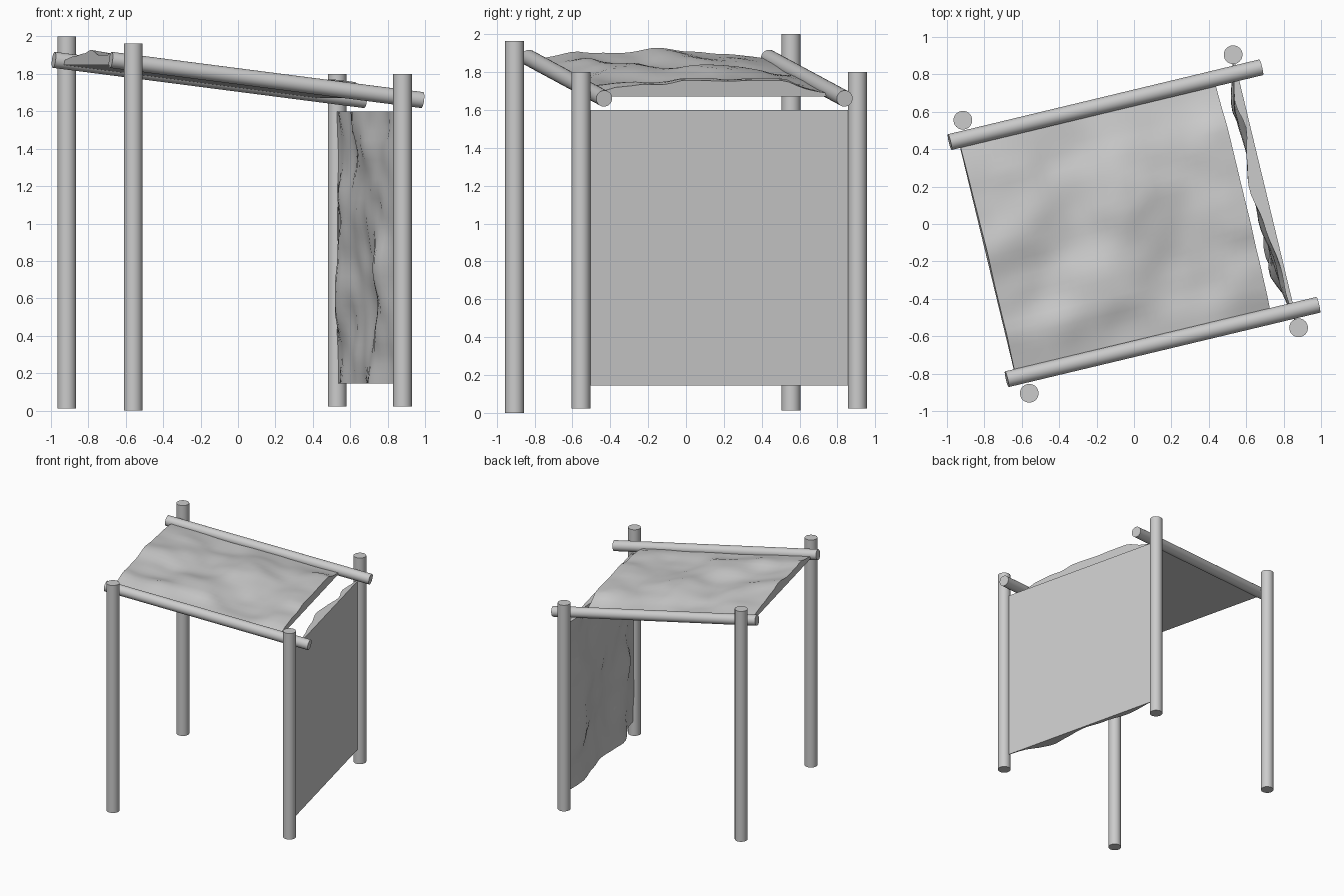
import bpy, bmesh
from mathutils import Vector, noise

if "Cube" in bpy.data.objects:
    bpy.data.objects.remove(bpy.data.objects["Cube"])


def smooth(obj):
    bpy.ops.object.select_all(action='DESELECT')
    obj.select_set(True)
    bpy.context.view_layer.objects.active = obj
    bpy.ops.object.shade_smooth_by_angle(angle=0.7)


def pole(name, a, b, radius):
    a, b = Vector(a), Vector(b)
    bpy.ops.mesh.primitive_cylinder_add(vertices=32, radius=radius, depth=(b - a).length,
                                        location=(a + b) / 2)
    obj = bpy.context.object
    obj.name = name
    obj.rotation_euler = (b - a).to_track_quat('Z', 'Y').to_euler()
    smooth(obj)


def cloth(name, origin, end_u, end_v, base, bump, seed, n=28):
    """Solid sheet: flat underside, rumpled upper side along the u x v normal."""
    o = Vector(origin)
    u, v = Vector(end_u) - o, Vector(end_v) - o
    normal = u.cross(v).normalized()
    bm = bmesh.new()
    grid = []
    for i in range(n + 1):
        row = []
        for j in range(n + 1):
            p = o + u * i / n + v * j / n
            w = noise.noise(p * 2.6 + Vector((seed, 0, 0))) + 0.3 * noise.noise(p * 6)
            edge = min(1, 5 * min(j, n - j) / n + 0.15)
            h = base + bump * edge * min(1, max(0, 0.5 + 0.8 * w))
            row.append(bm.verts.new(p + normal * h))
        grid.append(row)
    for i in range(n):
        for j in range(n):
            bm.faces.new((grid[i][j], grid[i + 1][j], grid[i + 1][j + 1], grid[i][j + 1]))
    # Border walls and flat underside
    rim = ([(i, 0) for i in range(n)] + [(n, j) for j in range(n)]
           + [(i, n) for i in range(n, 0, -1)] + [(0, j) for j in range(n, 0, -1)])
    low = [bm.verts.new(o + u * i / n + v * j / n) for i, j in rim]
    for k in range(len(rim)):
        m = (k + 1) % len(rim)
        (i, j), (a, b) = rim[k], rim[m]
        bm.faces.new((grid[i][j], low[k], low[m], grid[a][b]))
    bm.faces.new(low[::-1])
    bmesh.ops.recalc_face_normals(bm, faces=bm.faces)
    mesh = bpy.data.meshes.new(name)
    bm.to_mesh(mesh)
    bm.free()
    obj = bpy.data.objects.new(name, mesh)
    bpy.context.collection.objects.link(obj)
    smooth(obj)


# Four upright posts: x, y, bottom, top
for name, x, y, z0, z1 in [("back_left_post", -0.915, 0.555, 0.012, 2.0),
                           ("front_left_post", -0.56, -0.905, 0.0, 1.963),
                           ("back_right_post", 0.53, 0.905, 0.022, 1.8),
                           ("front_right_post", 0.88, -0.555, 0.022, 1.8)]:
    pole(name, (x, y, z0), (x, y, z1), 0.05)

# Two sloping roof beams
pole("back_beam", (-0.985, 0.438, 1.875), (0.68, 0.838, 1.66), 0.043)
pole("front_beam", (-0.68, -0.83, 1.875), (0.985, -0.432, 1.66), 0.043)

# Roof canvas between the beams
cloth("roof_cloth", (-0.64, -0.79, 1.848), (0.725, -0.46, 1.67), (-0.935, 0.43, 1.848),
      0.012, 0.075, 3.1)

# Side canvas between the right posts, rumpled on the inside
cloth("side_cloth", (0.87, -0.51, 0.145), (0.87, -0.51, 1.6), (0.54, 0.862, 0.145),
      0.004, 0.08, 7.7)
